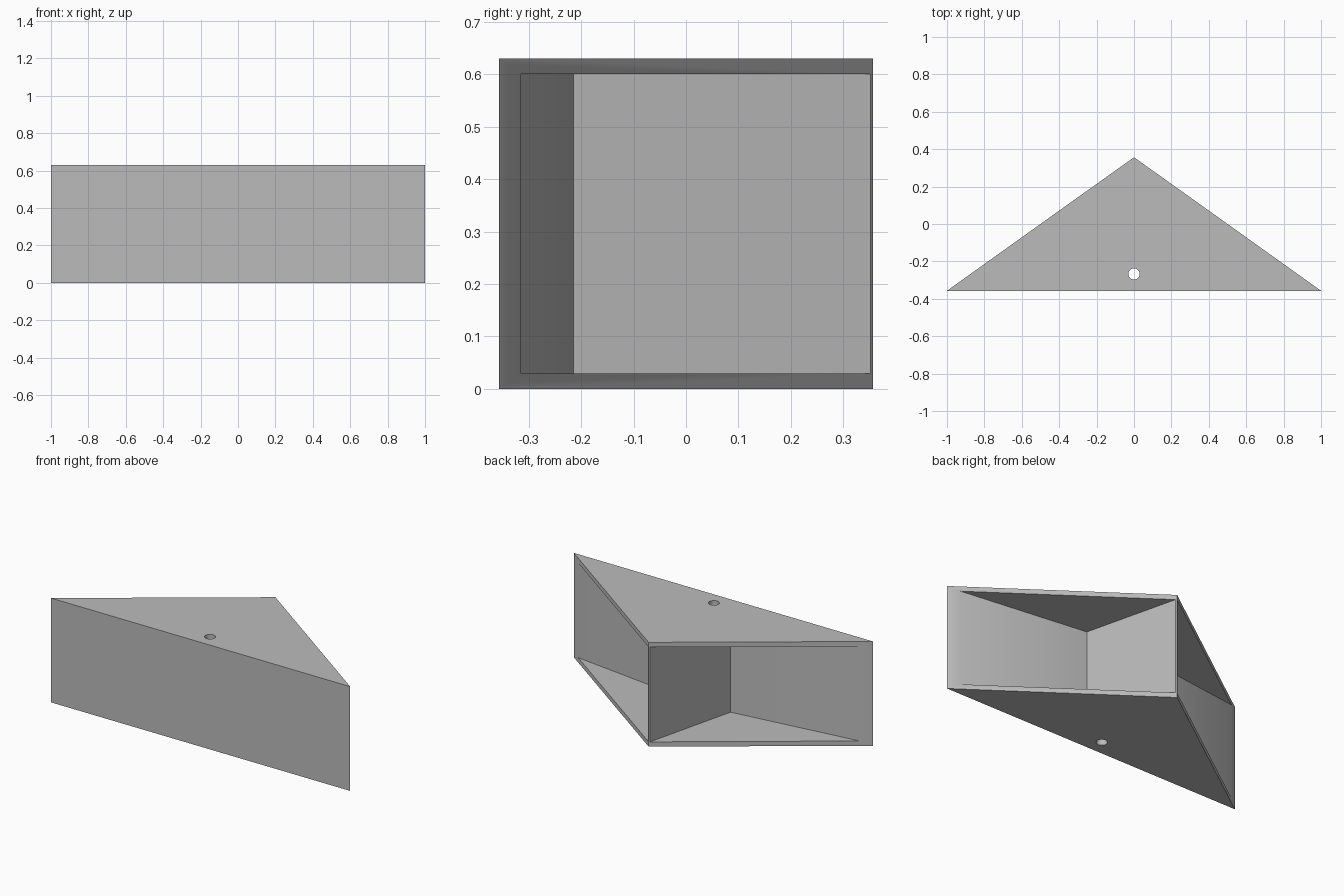
import bpy, bmesh
from mathutils import Vector

if "Cube" in bpy.data.objects:
    bpy.data.objects.remove(bpy.data.objects["Cube"], do_unlink=True)

HEIGHT, HALF_DEPTH = 0.63, 0.357
POCKET_BOTTOM, POCKET_TOP = 0.029, 0.601

grey = bpy.data.materials.new("plain_grey")
grey.use_nodes = True
colour = (0.5, 0.5, 0.5, 1)
grey.diffuse_color = colour
grey.node_tree.nodes["Principled BSDF"].inputs["Base Color"].default_value = colour


def prism(name, outline, z0, z1):
    """Extrude a flat outline upward from z0 to z1."""
    bm = bmesh.new()
    base = bm.faces.new([bm.verts.new((x, y, z0)) for x, y in outline])
    top = bmesh.ops.extrude_face_region(bm, geom=[base])["geom"]
    moved = [v for v in top if isinstance(v, bmesh.types.BMVert)]
    bmesh.ops.translate(bm, verts=moved, vec=(0, 0, z1 - z0))
    bmesh.ops.recalc_face_normals(bm, faces=bm.faces)
    mesh = bpy.data.meshes.new(name)
    bm.to_mesh(mesh)
    bm.free()
    obj = bpy.data.objects.new(name, mesh)
    bpy.context.collection.objects.link(obj)
    mesh.materials.append(grey)
    return obj


def cut(body, cutter):
    """Subtract the cutter from the body and discard it."""
    cutter.hide_render = True
    mod = body.modifiers.new("cut", 'BOOLEAN')
    mod.operation, mod.solver, mod.object = 'DIFFERENCE', 'EXACT', cutter
    bpy.context.view_layer.objects.active = body
    bpy.ops.object.modifier_apply(modifier=mod.name)
    bpy.data.objects.remove(cutter, do_unlink=True)


# Triangular block
body = prism("corner_bracket",
             [(-1, -HALF_DEPTH), (1, -HALF_DEPTH), (0, HALF_DEPTH)], 0, HEIGHT)

# Open pocket in each slanted side, leaving a solid tapered core
inner = Vector((0.147, -0.215))
tip, apex = Vector((0.94, -0.315)), Vector((0.007, 0.352))
outline = [inner, inner + (tip - inner) * 1.2, inner + (apex - inner) * 1.2]
for side in (1, -1):
    cut(body, prism("pocket_cutter", [(side * p.x, p.y) for p in outline],
                    POCKET_BOTTOM, POCKET_TOP))

# Vertical screw hole through the core
bpy.ops.mesh.primitive_cylinder_add(vertices=32, radius=0.03, depth=2,
                                    location=(0, -0.267, HEIGHT / 2))
hole = bpy.context.object
hole.name = "hole_cutter"
hole.data.materials.append(grey)
cut(body, hole)

bpy.ops.object.select_all(action='DESELECT')
body.select_set(True)
bpy.context.view_layer.objects.active = body
bpy.ops.object.shade_smooth_by_angle()
